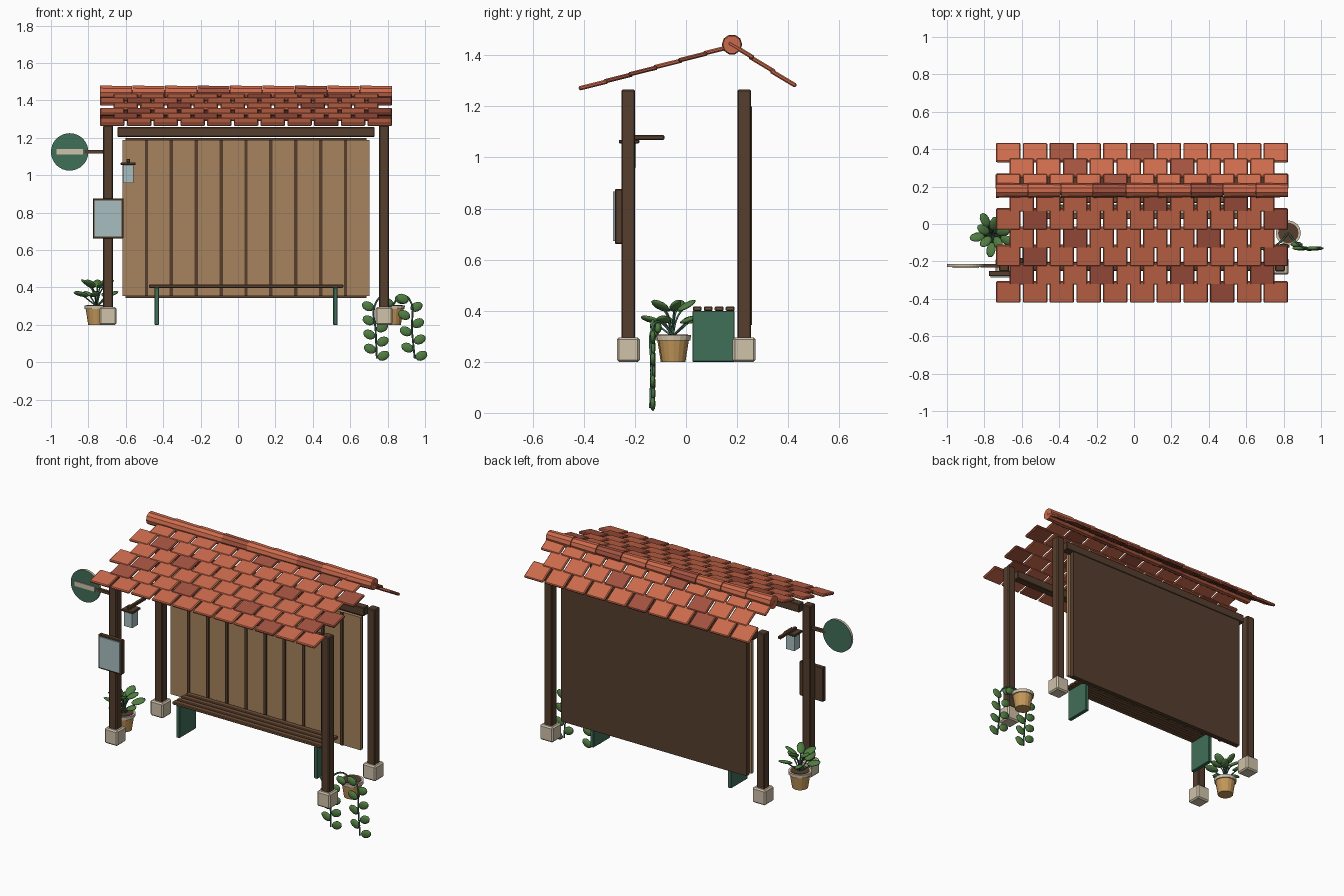
import bpy, bmesh, math
from mathutils import Matrix, Vector, Euler

if "Cube" in bpy.data.objects:
    bpy.data.objects.remove(bpy.data.objects["Cube"])

CX = 0.043  # centre line of the shelter


def material(name, r, g, b):
    lin = [((c / 255 + 0.055) / 1.055) ** 2.4 for c in (r, g, b)] + [1]
    m = bpy.data.materials.new(name)
    m.use_nodes = True
    m.diffuse_color = lin
    m.node_tree.nodes["Principled BSDF"].inputs["Base Color"].default_value = lin
    return m


WOOD = material("dark wood", 86, 62, 45)
PLANK = material("plank wood", 166, 131, 93)
BENCH = material("bench wood", 112, 80, 56)
STONE = material("pale stone", 208, 194, 170)
GREEN = material("painted green", 64, 110, 88)
TILE = material("terracotta", 203, 106, 76)
TILE_DARK = material("dark terracotta", 163, 82, 63)
LEAF = material("leaf green", 80, 125, 66)
POT = material("clay pot", 196, 152, 90)
GLASS = material("pale glass", 168, 190, 192)


def add_object(name, bm, mats, bevel=0, smooth=False):
    mesh = bpy.data.meshes.new(name)
    bm.to_mesh(mesh)
    bm.free()
    for m in mats:
        mesh.materials.append(m)
    ob = bpy.data.objects.new(name, mesh)
    bpy.context.collection.objects.link(ob)
    if smooth:
        for p in mesh.polygons:
            p.use_smooth = True
    if bevel:
        mod = ob.modifiers.new("Bevel", "BEVEL")
        mod.width, mod.segments = bevel, 1
    return ob


def place(loc, size=(1, 1, 1), rot=(0, 0, 0)):
    return (Matrix.Translation(loc) @ Euler(rot).to_matrix().to_4x4()
            @ Matrix.Diagonal((*size, 1)))


def put_box(bm, loc, size, rot=(0, 0, 0), mat=0):
    new = bmesh.ops.create_cube(bm, size=1, matrix=place(loc, size, rot))
    for f in {f for v in new["verts"] for f in v.link_faces}:
        f.material_index = mat


def box(name, lo, hi, mat, bevel=0):
    bm = bmesh.new()
    lo, hi = Vector(lo), Vector(hi)
    put_box(bm, (lo + hi) / 2, hi - lo)
    return add_object(name, bm, [mat], bevel)


def put_cone(bm, loc, r1, r2, depth, sides, rot=(0, 0, 0), mat=0):
    new = bmesh.ops.create_cone(bm, cap_ends=True, segments=sides, radius1=r1,
                                radius2=r2, depth=depth, matrix=place(loc, rot=rot))
    for f in {f for v in new["verts"] for f in v.link_faces}:
        f.material_index = mat


def stem(name, points, radius=0.005):
    cu = bpy.data.curves.new(name, "CURVE")
    cu.dimensions = "3D"
    cu.bevel_depth, cu.bevel_resolution, cu.resolution_u = radius, 1, 5
    sp = cu.splines.new("BEZIER")
    sp.bezier_points.add(len(points) - 1)
    for bp, p in zip(sp.bezier_points, points):
        bp.co = p
        bp.handle_left_type = bp.handle_right_type = "AUTO"
    cu.materials.append(GREEN)
    bpy.context.collection.objects.link(bpy.data.objects.new(name, cu))


# Posts on stone footings, and the beams between them
for side, sx in (("left", 1), ("right", -1)):
    for end, y in (("front", -0.226), ("back", 0.228)):
        x = CX + sx * 0.7375
        box(f"{end}_{side}_post", (x - .027, y - .027, .27), (x + .027, y + .027, 1.266), WOOD, .005)
        box(f"{end}_{side}_footing", (x - .045, y - .045, .2), (x + .045, y + .045, .295), STONE, .008)
for end, y in (("front", -0.226), ("back", 0.228)):
    box(f"{end}_beam", (CX - .688, y - .024, 1.205), (CX + .688, y + .024, 1.258), WOOD, .004)

# Back wall: board, planking and battens
box("wall_board", (CX - .645, .232, .345), (CX + .645, .258, 1.2), WOOD)
box("wall_planks", (CX - .66, .212, .355), (CX + .66, .232, 1.188), PLANK)
bm = bmesh.new()
for i in range(9):
    put_box(bm, (CX + (i - 4) * .133, .21, .7715), (.018, .012, .833))
add_object("wall_battens", bm, [WOOD])

# Bench
bm = bmesh.new()
for i in range(4):
    put_box(bm, (CX, .044 + i * .043, .407), (1.04, .035, .018))
add_object("bench_slats", bm, [BENCH], .004)
for side, sx in (("left", 1), ("right", -1)):
    x = CX + sx * .478
    box(f"{side}_bench_leg", (x - .012, .025, .2), (x + .012, .19, .399), GREEN, .003)


# Roof tiles in staggered rows
def roof(name, y, z, dy, dz, rows, tilt, dark):
    bm = bmesh.new()
    for r in range(rows):
        count = 11 - r % 2
        for c in range(count):
            x = CX + (c - (count - 1) / 2) * .143
            put_box(bm, (x, y + r * dy, z + r * dz), (.131, .117, .017),
                    (math.radians(tilt), 0, 0), int((r, c) in dark))
    add_object(name, bm, [TILE, TILE_DARK], .005)


roof("front_roof_tiles", -.363, 1.284, .0975, .0274, 6, 14,
     {(0, 8), (1, 0), (1, 3), (1, 6), (1, 9), (2, 1), (2, 10), (3, 2), (3, 7),
      (4, 1), (4, 10), (5, 5), (5, 8)})
roof("back_roof_tiles", .381, 1.310, -.083, .055, 3, -31,
     {(0, 2), (0, 5), (1, 2), (1, 6), (2, 4)})
bm = bmesh.new()
for i in range(9):
    put_cone(bm, (CX + (i - 4) * .1735, .18, 1.442), .04, .036, .171, 10,
             (0, math.pi / 2, 0), int(i in (3, 6)))
add_object("ridge_tiles", bm, [TILE, TILE_DARK])

# Round sign on an arm
bm = bmesh.new()
put_cone(bm, (-.9, -.222, 1.125), .1, .1, .016, 32, (math.pi / 2, 0, 0))
bm.normal_update()
for f in bm.faces:
    f.material_index = 0 if abs(f.normal.y) > .9 else 1
add_object("round_sign", bm, [GREEN, STONE])
box("sign_bar", (-.97, -.235, 1.11), (-.83, -.229, 1.14), STONE)
box("sign_arm", (-.82, -.232, 1.116), (-.71, -.214, 1.134), WOOD)

# Notice board
box("notice_frame", (-.776, -.278, .662), (-.612, -.25, .876), WOOD, .003)
box("notice_glass", (-.766, -.285, .672), (-.622, -.277, .866), GLASS)

# Lantern and its bracket
box("lantern_glass", (-.615, -.25, .96), (-.559, -.195, 1.055), GLASS)
box("lantern_cap", (-.627, -.263, 1.055), (-.547, -.183, 1.069), WOOD, .003)
box("lantern_bracket", (-.597, -.25, 1.069), (-.577, -.085, 1.087), WOOD, .003)


# Plant pots
def pot(name, x, y):
    bm = bmesh.new()
    put_cone(bm, (x, y, .245), .046, .06, .09, 16)
    put_cone(bm, (x, y, .294), .066, .067, .02, 16, mat=1)
    put_cone(bm, (x, y, .305), .055, .055, .004, 16, mat=2)
    add_object(name, bm, [POT, STONE, WOOD])


def put_leaf(bm, loc, size, rot):
    bmesh.ops.create_uvsphere(bm, u_segments=10, v_segments=6, radius=.5,
                              matrix=place(loc, size, rot))


# Bushy plant with fanned leaves
px, py = -.755, -.053
pot("right_pot", px, py)
bm = bmesh.new()
for i in range(10):
    a = i * math.tau / 10 + .2
    r, z = (.085, .365) if i % 2 else (.055, .42)
    d = Vector((math.cos(a), math.sin(a), 0))
    tip = Vector((px, py, z)) + d * r
    put_leaf(bm, tip, (.085, .052, .02), (.35, -.25 if i % 2 else -.5, a))
    stem(f"bush_stem_{i}", [(px, py, .3), Vector((px, py, z - .04)) + d * r * .4, tip], .004)
add_object("bush_leaves", bm, [LEAF], smooth=True)

# Trailing plant with two hanging vines
px, py = .825, -.048
pot("left_pot", px, py)
bm = bmesh.new()
for n, (vx, lean, top) in enumerate(((.73, .012, .30), (.915, .03, .34))):
    stem(f"vine_{n}", [(px, py, .3), ((px + vx) / 2, -.1, .355), (vx, -.13, top),
                       (vx + lean * .5, -.135, .17), (vx + lean, -.14, .02)])
    for i in range(8):
        s = 1 if i % 2 else -1
        z = top - i * (top - .035) / 7
        put_leaf(bm, (vx + lean * i / 7 + s * .035, -.13, z),
                 (.072, .022, .05), (0, -s * .45, 0))
for x, y, z in ((.8, -.12, .32), (.87, -.11, .335)):
    put_leaf(bm, (x, y, z), (.07, .03, .045), (0, .4, 0))
add_object("vine_leaves", bm, [LEAF], smooth=True)
